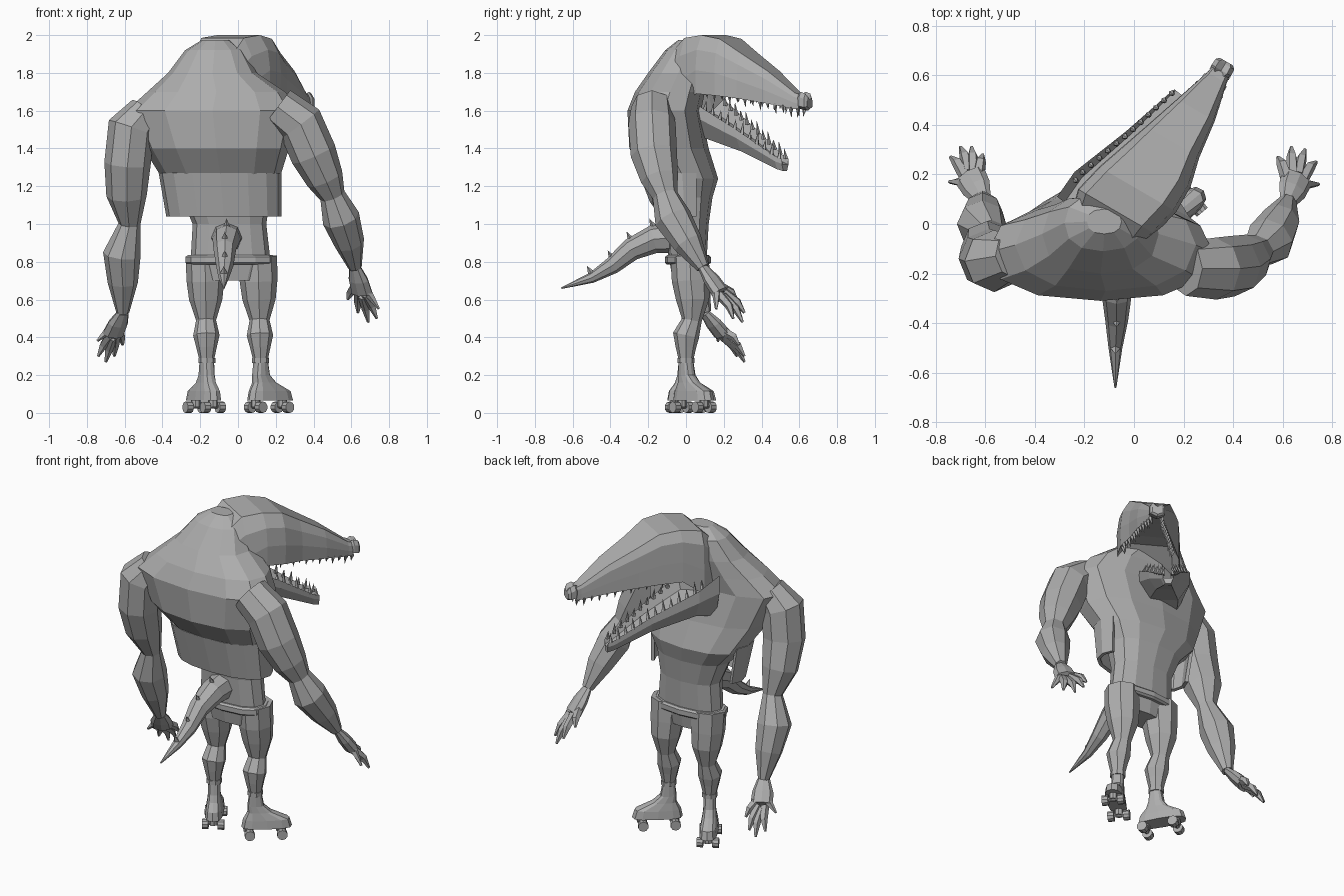
import bpy, bmesh, math
from mathutils import Vector, Matrix

cube = bpy.data.objects.get("Cube")
if cube:
    bpy.data.objects.remove(cube, do_unlink=True)

grey = bpy.data.materials.new("plain grey")
grey.use_nodes = True
GREY = (0.42, 0.42, 0.42, 1)
grey.diffuse_color = GREY
grey.node_tree.nodes["Principled BSDF"].inputs["Base Color"].default_value = GREY


def finish(name, bm):
    """Turn a bmesh into a flat shaded object."""
    bmesh.ops.recalc_face_normals(bm, faces=bm.faces)
    mesh = bpy.data.meshes.new(name)
    bm.to_mesh(mesh)
    bm.free()
    mesh.materials.append(grey)
    obj = bpy.data.objects.new(name, mesh)
    bpy.context.collection.objects.link(obj)
    return obj


def loft(name, rings, closed=True):
    """Skin a list of rings; closed rings get end caps."""
    bm = bmesh.new()
    rows = [[bm.verts.new(p) for p in ring] for ring in rings]
    count = len(rows[0])
    for a, b in zip(rows, rows[1:]):
        for i in range(count if closed else count - 1):
            j = (i + 1) % count
            bm.faces.new((a[i], a[j], b[j], b[i]))
    if closed:
        bm.faces.new(rows[0])
        bm.faces.new(rows[-1])
    return finish(name, bm)


def tube(name, path, ref=(0, 1, 0), sides=8, flat=1.0):
    """Tapered limb through (x, y, z, radius) points."""
    pts = [Vector(p[:3]) for p in path]
    rings = []
    for i, p in enumerate(path):
        t = (pts[min(i + 1, len(pts) - 1)] - pts[max(i - 1, 0)]).normalized()
        r = Vector(ref)
        u = (r - t * r.dot(t)).normalized()
        v = t.cross(u) * flat
        angles = [math.tau * k / sides for k in range(sides)]
        rings.append([pts[i] + (u * math.cos(a) + v * math.sin(a)) * p[3] for a in angles])
    return loft(name, rings)


def slab(z, x0, x1, y0, y1, angles, power=0.85):
    """Level boxy oval inside the given bounds."""
    def soft(c):
        return math.copysign(abs(c) ** power, c)
    return [Vector(((x0 + x1) / 2 + (x1 - x0) / 2 * soft(math.cos(a)),
                    (y0 + y1) / 2 + (y1 - y0) / 2 * soft(math.sin(a)), z)) for a in angles]


def cone(bm, base, tip, radius, sides=5):
    axis = Vector(tip) - Vector(base)
    turn = axis.to_track_quat('Z', 'Y').to_matrix().to_4x4()
    bmesh.ops.create_cone(bm, cap_ends=True, segments=sides, radius1=radius, radius2=0,
                          depth=axis.length,
                          matrix=Matrix.Translation(Vector(base) + axis / 2) @ turn)


ROUND = [math.tau * k / 12 for k in range(12)]

# Hunched torso, from hips over the shoulders to the back of the skull
torso = [(0.70, -0.20, 0.12, -0.07, 0.09), (0.82, -0.25, 0.17, -0.09, 0.11),
         (1.00, -0.24, 0.15, -0.10, 0.12), (1.14, -0.30, 0.17, -0.13, 0.14),
         (1.24, -0.40, 0.22, -0.19, 0.17), (1.40, -0.50, 0.27, -0.30, 0.12),
         (1.60, -0.59, 0.32, -0.31, 0.08), (1.70, -0.48, 0.25, -0.27, 0.10),
         (1.80, -0.37, 0.10, -0.20, 0.12), (1.92, -0.28, 0.03, -0.11, 0.12),
         (1.975, -0.19, -0.05, -0.04, 0.06)]
loft("torso", [slab(*row, ROUND) for row in torso])

# Open vest hanging from the back
wrap = [math.radians(-205 + 23 * k) for k in range(11)]
vest = loft("vest", [slab(1.04, -0.38, 0.23, -0.16, 0.13, wrap),
                     slab(1.27, -0.42, 0.23, -0.21, 0.15, wrap)], closed=False)
vest.modifiers.new("cloth", 'SOLIDIFY').thickness = 0.02

# Waistband
loft("waistband", [slab(z, -0.265 - g, 0.185 + g, -0.1 - g, 0.12 + g, ROUND)
                   for z, g in ((0.785, 0), (0.795, 0.012), (0.825, 0.012), (0.835, 0))])


# Head: jaws are lofted along a heading, stations are (x, y, top, bottom, half width)
class Jaw:
    def __init__(self, across, stations):
        self.across = Vector((*across, 0)).normalized()
        self.stations = stations

    def point(self, station, u, v):
        x, y, top, bottom, half = station
        mid = Vector((x, y, (top + bottom) / 2 + v * (top - bottom) / 2))
        return mid + self.across * half * u

    def build(self, name, profile):
        loft(name, [[self.point(s, u, v) for u, v in profile] for s in self.stations])

    def at(self, y):
        for a, b in zip(self.stations, self.stations[1:]):
            if a[1] <= y <= b[1]:
                f = (y - a[1]) / (b[1] - a[1])
                return [m + (n - m) * f for m, n in zip(a, b)]
        return self.stations[-1]

    def teeth(self, name, start, end, count, v, length):
        bm = bmesh.new()
        for k in range(count):
            station = self.at(start + (end - start) * k / (count - 1))
            size = length * (1.0 if k % 2 else 0.75)
            for u in (-0.85, 0.85):
                root = self.point(station, u, v * 0.85)
                lean = self.across * -u * 0.015
                cone(bm, root, root + lean + Vector((0, 0, v * size)), 0.013)
        finish(name, bm)


upper = Jaw((0.86, -0.5), [
    (-0.13, -0.06, 1.87, 1.55, 0.15), (-0.07, 0.05, 1.985, 1.6, 0.18),
    (0.015, 0.14, 2.0, 1.69, 0.18), (0.09, 0.23, 1.98, 1.68, 0.16),
    (0.155, 0.33, 1.905, 1.665, 0.125), (0.25, 0.46, 1.81, 1.64, 0.088),
    (0.335, 0.59, 1.695, 1.61, 0.045), (0.35, 0.615, 1.685, 1.605, 0.04)])
upper.build("upper_jaw", [(-1, -1), (-1, -0.2), (-0.98, 0.6), (-0.8, 1), (0.65, 1),
                          (0.92, 0.5), (1, -0.2), (0.97, -1), (0.75, -0.5), (-0.75, -0.5)])
upper.teeth("upper_teeth", 0.18, 0.61, 13, -1, 0.06)

# Blunt nose knob
nose = Jaw((0.86, -0.5), [
    (0.343, 0.605, 1.69, 1.61, 0.035), (0.352, 0.62, 1.7, 1.605, 0.045),
    (0.367, 0.645, 1.69, 1.6, 0.043), (0.373, 0.655, 1.67, 1.61, 0.03)])
nose.build("nose", [(-1, -0.6), (-1, 0.4), (-0.6, 1), (0, 0.6), (0.6, 1), (1, 0.4),
                    (1, -0.6), (0, -1)])

lower = Jaw((0.8, -0.6), [
    (-0.19, 0.02, 1.73, 1.45, 0.15), (-0.12, 0.12, 1.65, 1.465, 0.15),
    (0.04, 0.32, 1.5, 1.385, 0.09), (0.165, 0.495, 1.36, 1.29, 0.04),
    (0.187, 0.525, 1.345, 1.28, 0.03)])
lower.build("lower_jaw", [(-1, 1), (-1, 0.2), (-0.55, -1), (0.55, -1), (1, 0.2), (1, 1),
                          (0.75, 0.1), (-0.75, 0.1)])
lower.teeth("lower_teeth", 0.1, 0.51, 13, 1, 0.07)

# Arms
tube("right_arm", [(-0.49, -0.13, 1.6, 0.09), (-0.565, -0.15, 1.51, 0.125),
                   (-0.585, -0.14, 1.32, 0.123), (-0.59, -0.09, 1.15, 0.107),
                   (-0.575, -0.04, 1.0, 0.058), (-0.615, 0.0, 0.84, 0.1),
                   (-0.61, 0.05, 0.69, 0.08), (-0.61, 0.1, 0.53, 0.034)])
tube("left_arm", [(0.21, -0.18, 1.62, 0.11), (0.33, -0.18, 1.53, 0.125),
                  (0.4, -0.17, 1.37, 0.123), (0.46, -0.14, 1.24, 0.1),
                  (0.5, -0.11, 1.15, 0.068), (0.545, -0.07, 1.03, 0.1),
                  (0.59, 0.01, 0.9, 0.08), (0.62, 0.09, 0.77, 0.036)])


# Hands
def hand(name, wrist, knuckles, tips):
    wrist, knuckles = Vector(wrist), Vector(knuckles)
    tips = [Vector(t) for t in tips]
    spread = tips[0] - tips[-2]
    middle = sum(tips, Vector()) / len(tips)
    palm = wrist.lerp(knuckles, 0.5)
    tube(name + "_palm", [(*wrist, 0.036), (*palm, 0.06), (*knuckles, 0.065)], spread, flat=0.6)
    for k, tip in enumerate(tips):
        thumb = k == len(tips) - 1
        base = palm if thumb else knuckles + (tip - middle) * 0.4
        bend = base.lerp(tip, 0.55) + Vector((0, 0.012, 0.008))
        tube(f"{name}_finger_{k}", [(*base, 0.026), (*bend, 0.022), (*tip, 0.007)], spread, 5)


hand("right_hand", (-0.61, 0.1, 0.53), (-0.66, 0.19, 0.42),
     [(-0.74, 0.27, 0.3), (-0.7, 0.31, 0.27), (-0.655, 0.31, 0.3), (-0.61, 0.28, 0.36),
      (-0.745, 0.17, 0.38)])
hand("left_hand", (0.62, 0.09, 0.77), (0.655, 0.18, 0.64),
     [(0.735, 0.25, 0.5), (0.69, 0.3, 0.48), (0.635, 0.31, 0.53), (0.58, 0.27, 0.6),
      (0.745, 0.16, 0.55)])

# Legs, boots and skates
SHAPE = [(0.83, 0.02, 0.102), (0.7, 0.025, 0.1), (0.6, 0.035, 0.088), (0.49, 0.03, 0.053),
         (0.41, 0.0, 0.07), (0.35, 0.0, 0.055), (0.26, 0.0, 0.034)]
for side, hip, ankle, toe, shift in (("right", -0.175, -0.165, (-0.5, 0.87), 0),
                                     ("left", 0.105, 0.12, (0.77, 0.64), 0.03)):
    tube(side + "_leg", [(hip + (ankle - hip) * (0.84 - z) / 0.58, y, z, r) for z, y, r in SHAPE])
    tube(side + "_boot_cuff", [(ankle, 0, z, 0.045) for z in (0.265, 0.29)])
    along = Vector((*toe, 0)).normalized()
    across = Vector((along.y, -along.x, 0))
    origin = Vector((ankle, 0, 0))

    def place(p):
        return origin + along * p.x + across * p.y + Vector((0, 0, p.z))

    boot = [(0.28, -0.035, 0.035, 0.035), (0.2, -0.045, 0.05, 0.036),
            (0.16, -0.06 + shift / 2, 0.08 + shift / 2, 0.04),
            (0.115, -0.1 + shift, 0.165 + shift, 0.048),
            (0.065, -0.11 + shift, 0.18 + shift, 0.053)]
    loft(side + "_boot", [[place(p) for p in slab(z, a, b, -h, h, ROUND, 0.7)]
                          for z, a, b, h in boot])
    for end, a in (("rear", -0.065 + shift), ("front", 0.12 + shift)):
        tube(f"{side}_{end}_axle", [(*place(Vector((a, s, 0.035))), 0.012)
                                    for s in (-0.05, 0.05)], (0, 0, 1), 6)
        tube(f"{side}_{end}_truck", [(*place(Vector((a, 0, z))), 0.025) for z in (0.03, 0.07)])
        for label, s in (("inner", -0.045), ("outer", 0.045)):
            tube(f"{side}_{end}_{label}_wheel",
                 [(*place(Vector((a, s + w, 0.03))), 0.03) for w in (-0.018, 0.018)],
                 (0, 0, 1), 10)

# Tail with a row of spikes
tail = [(-0.06, -0.04, 0.93, 0.085), (-0.06, -0.17, 0.92, 0.075), (-0.07, -0.29, 0.865, 0.06),
        (-0.07, -0.39, 0.78, 0.046), (-0.075, -0.5, 0.715, 0.028), (-0.075, -0.66, 0.66, 0.004)]
tube("tail", tail, (1, 0, 0))
bm = bmesh.new()
for x, y, z, r in tail[1:-1]:
    cone(bm, (x, y, z + r * 0.8), (x, y - 0.025, z + r + 0.035), 0.02, 4)
finish("tail_spikes", bm)
